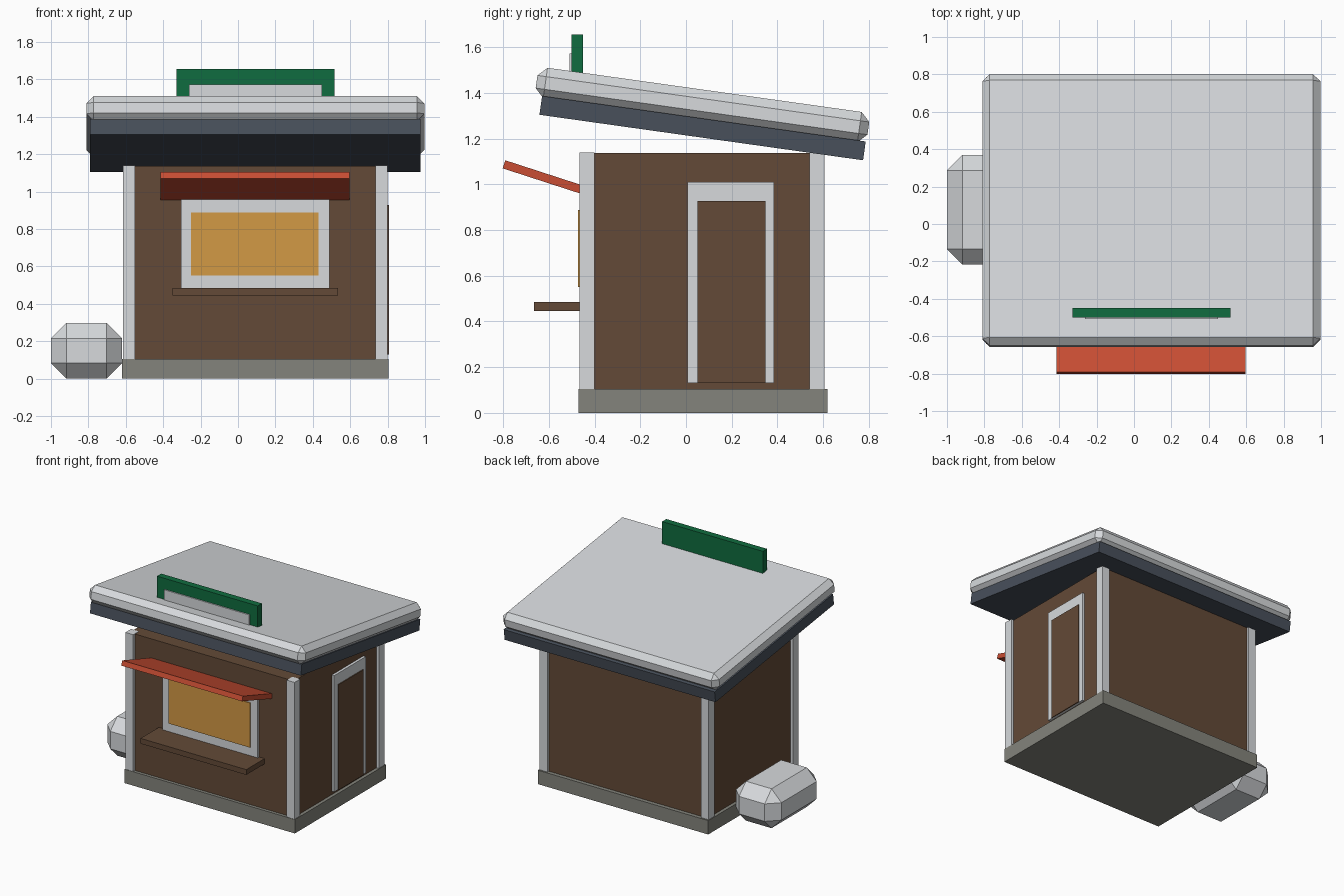
import bpy, bmesh
from math import radians
from mathutils import Vector

cube = bpy.data.objects.get("Cube")
if cube:
    bpy.data.objects.remove(cube, do_unlink=True)


def material(name, rgb):
    m = bpy.data.materials.new(name)
    m.use_nodes = True
    m.diffuse_color = (*rgb, 1)
    m.node_tree.nodes["Principled BSDF"].inputs["Base Color"].default_value = (*rgb, 1)
    return m


snow = material("snow white", (0.68, 0.70, 0.72))
wood = material("brown wood", (0.125, 0.068, 0.038))
stone = material("grey stone", (0.23, 0.23, 0.20))
slate = material("dark slate", (0.065, 0.080, 0.105))
red = material("awning red", (0.58, 0.075, 0.033))
green = material("sign green", (0.005, 0.15, 0.05))
amber = material("window amber", (0.65, 0.32, 0.06))


def box(name, mat, x, y, z, bevel=0, tilt=0):
    """Box spanning three ranges, optionally chamfered and tilted about x."""
    low, high = Vector((x[0], y[0], z[0])), Vector((x[1], y[1], z[1]))
    bm = bmesh.new()
    bmesh.ops.create_cube(bm, size=1)
    bmesh.ops.scale(bm, vec=high - low, verts=bm.verts)
    if bevel:
        bmesh.ops.bevel(bm, geom=bm.edges[:], offset=bevel, segments=1,
                        profile=0.5, affect='EDGES')
    mesh = bpy.data.meshes.new(name)
    bm.to_mesh(mesh)
    bm.free()
    mesh.materials.append(mat)
    ob = bpy.data.objects.new(name, mesh)
    ob.location = (low + high) / 2
    ob.rotation_euler.x = radians(tilt)
    bpy.context.collection.objects.link(ob)
    return ob


def around(centre, size):
    return (centre - size / 2, centre + size / 2)


MID_X = 0.0925  # centre line of the hut

# Hut body
box("foundation", stone, around(MID_X, 1.425), (-0.47, 0.62), (0, 0.105))
box("walls", wood, around(MID_X, 1.375), (-0.446, 0.59), (0.1, 1.137))
for side, x in (("right", (-0.615, -0.55)), ("left", (0.735, 0.80))):
    for end, y in (("front", (-0.467, -0.40)), ("back", (0.54, 0.607))):
        box(f"{end}_{side}_post", snow, x, y, (0.1, 1.14))

# Sloping roof with its snow cover
box("roof_slab", slate, around(MID_X, 1.765), around(0.0725, 1.43),
    around(1.246, 0.083), tilt=-8)
box("roof_snow", snow, around(MID_X, 1.807), around(0.072, 1.466),
    around(1.347, 0.134), bevel=0.039, tilt=-8)

# Serving window
box("window_frame", snow, (-0.305, 0.49), (-0.464, -0.43), (0.48, 0.957))
box("window_pane", amber, (-0.25, 0.43), (-0.472, -0.463), (0.55, 0.887))
box("window_counter", wood, (-0.35, 0.535), (-0.665, -0.43), (0.445, 0.485))
box("awning", red, (-0.415, 0.595), around(-0.616, 0.38),
    around(1.029, 0.037), tilt=-18)

# Side door
box("door_frame", snow, (0.77, 0.80), (0.007, 0.385), (0.13, 1.01))
box("door_panel", wood, (0.798, 0.807), (0.05, 0.347), (0.13, 0.927))

# Roof sign with a pale panel
box("sign_board", green, (-0.328, 0.515), (-0.50, -0.45), (1.45, 1.655))
box("sign_panel", snow, (-0.262, 0.45), (-0.509, -0.499), (1.48, 1.573))

# Snow heap beside the hut
box("snow_heap", snow, (-1, -0.62), (-0.217, 0.37), (0, 0.298), bevel=0.083)
